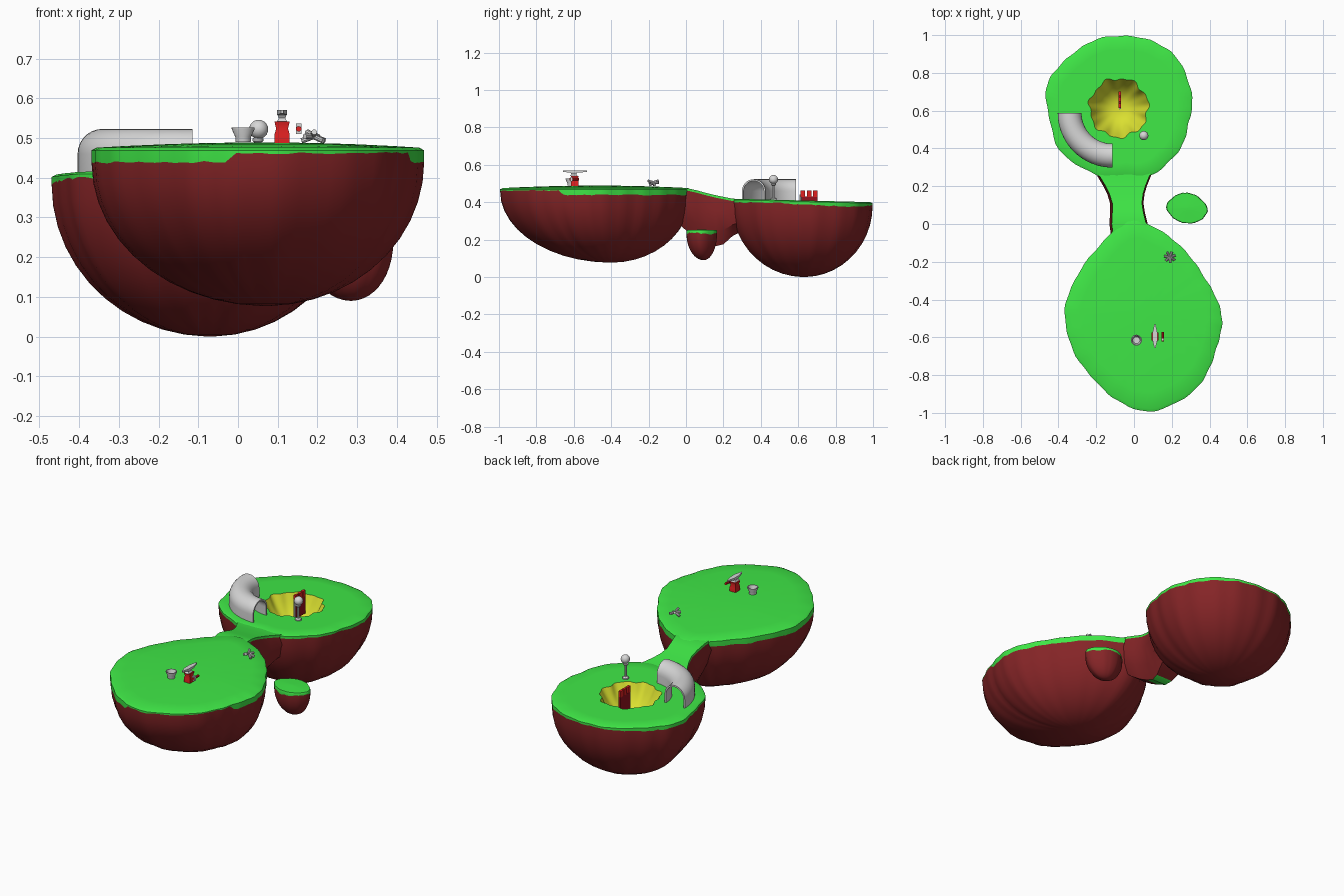
import bpy, bmesh, math, random
from math import sin, cos, pi
from mathutils import Vector, Matrix

random.seed(4)
if "Cube" in bpy.data.objects:
    bpy.data.objects.remove(bpy.data.objects["Cube"])


def material(name, rgb):
    m = bpy.data.materials.new(name)
    m.use_nodes = True
    m.diffuse_color = (*rgb, 1)
    m.node_tree.nodes["Principled BSDF"].inputs["Base Color"].default_value = (*rgb, 1)
    return m


GRASS = material("grass green", (0.052, 0.84, 0.065))
EARTH = material("earth red", (0.235, 0.018, 0.02))
SAND = material("crater yellow", (0.7, 0.74, 0.03))
GREY = material("light grey", (0.68, 0.68, 0.68))
RED = material("bright red", (0.75, 0.015, 0.015))
DARK = material("banner red", (0.3, 0.006, 0.013))
parts = []


def finish(name, bm, mats):
    bmesh.ops.recalc_face_normals(bm, faces=bm.faces)
    me = bpy.data.meshes.new(name)
    bm.to_mesh(me)
    bm.free()
    ob = bpy.data.objects.new(name, me)
    bpy.context.collection.objects.link(ob)
    for m in mats:
        me.materials.append(m)
    parts.append(ob)


def loft(name, rings, mats, band=lambda i, j: 0):
    """Skin a row of closed rings; band(i, j) picks the material slot."""
    bm = bmesh.new()
    loops = [[bm.verts.new(p) for p in r] for r in rings]
    n = len(rings[0])
    for i in range(len(loops) - 1):
        for j in range(n):
            k = (j + 1) % n
            f = bm.faces.new((loops[i][j], loops[i][k], loops[i + 1][k], loops[i + 1][j]))
            f.material_index = band(i, j)
    bm.faces.new(loops[0]).material_index = band(0, 0)
    bm.faces.new(loops[-1]).material_index = band(len(rings) - 2, 0)
    finish(name, bm, mats)


def turned(name, x, y, profile, mat, sides=20):
    loft(name, [[(x + r * cos(2 * pi * j / sides), y + r * sin(2 * pi * j / sides), z)
                 for j in range(sides)] for r, z in profile], [mat])


def rod(name, a, b, r, mat, sides=10):
    a, b = Vector(a), Vector(b)
    bm = bmesh.new()
    turn = (b - a).to_track_quat("Z", "Y").to_matrix().to_4x4()
    bmesh.ops.create_cone(bm, cap_ends=True, segments=sides, radius1=r, radius2=r, depth=(b - a).length,
                          matrix=Matrix.Translation((a + b) / 2) @ turn)
    finish(name, bm, [mat])


def box(name, centre, size, mat):
    bm = bmesh.new()
    bmesh.ops.create_cube(bm, size=1, matrix=Matrix.Translation(centre) @ Matrix.Diagonal((*size, 1)))
    finish(name, bm, [mat])


def smooth_outline(pts, steps=6, ripple=0.004):
    """Closed rounded outline through a few points, with a ragged edge."""
    pts = [Vector(p) for p in pts]
    n, out = len(pts), []
    mid = sum(pts, Vector((0, 0))) / n
    for i in range(n):
        a, b, c, d = (pts[(i + k) % n] for k in (-1, 0, 1, 2))
        for s in range(steps):
            t = s / steps
            p = 0.5 * (2 * b + (c - a) * t + (2 * a - 5 * b + 4 * c - d) * t * t
                       + (3 * b - a - 3 * c + d) * t ** 3)
            wave = sin(9 * (i + t)) * 0.6 + sin(4.3 * (i + t)) * 0.4
            out.append(p + (p - mid).normalized() * ripple * wave)
    return out


def island(name, outline, apex, bottom, top, skirt, crater=None):
    """Grass lid with a ragged skirt over a rounded earth bowl."""
    mid = Vector(crater[0]) if crater else sum(outline, Vector((0, 0))) / len(outline)
    apex = Vector(apex)
    ang = [math.atan2(p.y - mid.y, p.x - mid.x) for p in outline]
    rings = []
    if crater:
        for k in range(1, 9):
            s = k / 8
            ring = []
            for a in ang:
                ragged = 0.007 * sin(7 * a) + 0.005 * sin(13 * a + 1)
                p = mid + Vector((cos(a), sin(a))) * (crater[1] * s + ragged * s ** 4)
                ring.append((p.x, p.y, top(p, 0.4) - crater[2] * (1 - s ** 2.6)))
            rings.append(ring)
    sand = len(rings) - 1
    for s in ((0.6, 0.8, 0.97, 1) if crater else (0.05, 0.3, 0.55, 0.8, 0.97, 1)):
        ring = []
        for p in outline:
            q = mid.lerp(p, s)
            ring.append((q.x, q.y, top(q, s) - (0.006 if s == 1 else 0)))
        rings.append(ring)
    rim = len(rings) - 1
    low = [top(p, 1) - skirt(a) + random.uniform(-0.003, 0.003) for p, a in zip(outline, ang)]
    rings.append([(p.x, p.y, z) for p, z in zip(outline, low)])
    for k in range(1, 12):
        t = k / 11 * pi / 2 * 0.985
        ring = []
        for p, z in zip(outline, low):
            q = apex.lerp(p, cos(t))
            ring.append((q.x, q.y, z + (bottom - z) * sin(t)))
        rings.append(ring)
    loft(name, rings, [GRASS, EARTH, SAND],
         lambda i, j: 2 if i < sand else (0 if i <= rim else 1))


# Three floating islands
front = smooth_outline([(0, .025), (.18, -.06), (.31, -.19), (.405, -.335), (.465, -.48), (.45, -.61),
                        (.4, -.76), (.3, -.9), (.085, -.993), (-.085, -.935), (-.23, -.805),
                        (-.335, -.64), (-.365, -.45), (-.3, -.27), (-.17, -.1), (-.085, -.015)])
island("front_island", front, (.07, -.40), 0.077, lambda p, s: 0.475 + 0.014 * (1 - s * s),
       lambda a: 0.013 if -1.75 < a < -0.47 else 0.036)
back = smooth_outline([(-.07, .995), (.11, .965), (.24, .86), (.305, .69), (.29, .53), (.235, .385),
                       (.1, .262), (-.05, .25), (-.2, .26), (-.385, .38), (-.45, .565), (-.46, .74),
                       (-.37, .86), (-.23, .965)], 7)
island("back_island", back, (-.07, .63), 0.0, lambda p, s: 0.425 - 0.025 * p.y,
       lambda a: 0.021 + 0.005 * sin(3 * a), ((-.08, .615), 0.155, 0.13))
small = smooth_outline([(.27, .165), (.34, .145), (.39, .08), (.36, .025), (.285, .002),
                        (.21, .03), (.17, .09), (.21, .145)], 5, 0.002)
island("small_island", small, (.285, .095), 0.09, lambda p, s: 0.25 + 0.004 * (1 - s),
       lambda a: 0.017 + 0.004 * sin(3 * a))

# Sloping land bridge, with grass above and a tuft of grass beneath
spans = [(-.06, -.11, .07, .472, .3), (0, -.118, .065, .476, .25), (.06, -.115, .05, .463, .21),
         (.11, -.115, .042, .449, .185), (.16, -.13, .048, .437, .165), (.2, -.15, .06, .429, .175),
         (.25, -.18, .08, .419, .22), (.33, -.21, .11, .412, .26)]


def bridge_section(y, l, r, top, low):
    w, h = r - l, top - low
    return [(l, y, top), (r, y, top), (r, y, top - .013), (r + .008, y, top - .3 * h),
            (r - .05 * w, y, low + .3 * h), (r - .25 * w, y, low), (l + .25 * w, y, low),
            (l + .05 * w, y, low + .3 * h), (l - .012, y, top - .3 * h), (l, y, top - .013)]


loft("land_bridge", [bridge_section(*s) for s in spans], [GRASS, EARTH],
     lambda i, j: 0 if j in (0, 1, 9) or (j == 5 and i in (3, 4)) else 1)

# Curved half-pipe tunnel on the back island
wall = 0.06


def arch(r):
    return [(-r, 0)] + [(-r * cos(pi * k / 14), wall + r * sin(pi * k / 14)) for k in range(15)] + [(r, 0)]


section = arch(0.063) + arch(0.054)[::-1]
rings = []
for k in range(17):
    a = pi + k / 16 * pi / 2
    rings.append([(-.115 + (.226 + u) * cos(a), .588 + (.226 + u) * sin(a), .4 + h) for u, h in section])
loft("tunnel", rings, [GREY])

# Lamp beside the crater
turned("lamp_foot", .05, .468, [(.016, .41), (.016, .42), (.009, .426)], GREY)
rod("lamp_post", (.05, .468, .41), (.05, .468, .51), .006, GREY)
turned("lamp_collar", .05, .468, [(.008, .488), (.014, .493), (.014, .498), (.008, .502)], GREY)
bm = bmesh.new()
bmesh.ops.create_uvsphere(bm, u_segments=20, v_segments=12, radius=.024,
                          matrix=Matrix.Translation((.052, .468, .522)))
finish("lamp_ball", bm, [GREY])

# Banner standing in the crater
rod("banner_pole", (-.075, .613, .28), (-.075, .613, .44), .006, GREY)
box("banner", (-.075, .66, .38), (.012, .085, .1), DARK)
for y in (.625, .66, .69):
    box("banner_tip", (-.075, y, .445), (.014, .024, .034), RED)

# Open bucket on the front island
turned("bucket", .013, -.615, [(.019, .49), (.02, .503), (.029, .523), (.029, .527), (.025, .527),
                               (.018, .505)], GREY)


# Anvil on a waisted red block
def rect(x, y, hx, hy, z):
    return [(x - hx, y - hy, z), (x + hx, y - hy, z), (x + hx, y + hy, z), (x - hx, y + hy, z)]


loft("anvil_block", [rect(.111, -.595, hx, hx * 1.1, z) for hx, z in
                     ((.019, .486), (.019, .509), (.015, .524), (.019, .541))], [RED])
loft("anvil_waist", [rect(.111, -.6, hx, hx * 1.6, z) for hx, z in
                     ((.013, .541), (.008, .55), (.012, .56))], [GREY])
loft("anvil_top", [[(.111 - w, y, low), (.111 + w, y, low), (.111 + w, y, .57), (.111 - w, y, .57)]
                   for y, w, low in ((-.657, .003, .562), (-.615, .013, .558),
                                     (-.575, .013, .558), (-.53, .003, .562))], [GREY])

# Small hammer head beside the anvil
rod("hammer_head", (.153, -.622, .523), (.153, -.572, .523), .007, RED)
box("hammer_face", (.153, -.612, .523), (.014, .012, .026), GREY)

# Heap of short pipes
for k in range(7):
    a = k * 2 * pi / 7 + 0.3
    d = Vector((cos(a), sin(a), 0)) * .03
    c = Vector((.19, -.175, .493))
    rod("pipe", c - d * .1 + Vector((0, 0, .012)), c + d + Vector((0, 0, .011 * (k % 3))), .007, GREY)

# Smooth shading with sharp edges kept
bpy.ops.object.select_all(action="DESELECT")
for ob in parts:
    ob.select_set(True)
bpy.context.view_layer.objects.active = parts[0]
bpy.ops.object.shade_smooth_by_angle(angle=math.radians(35))
